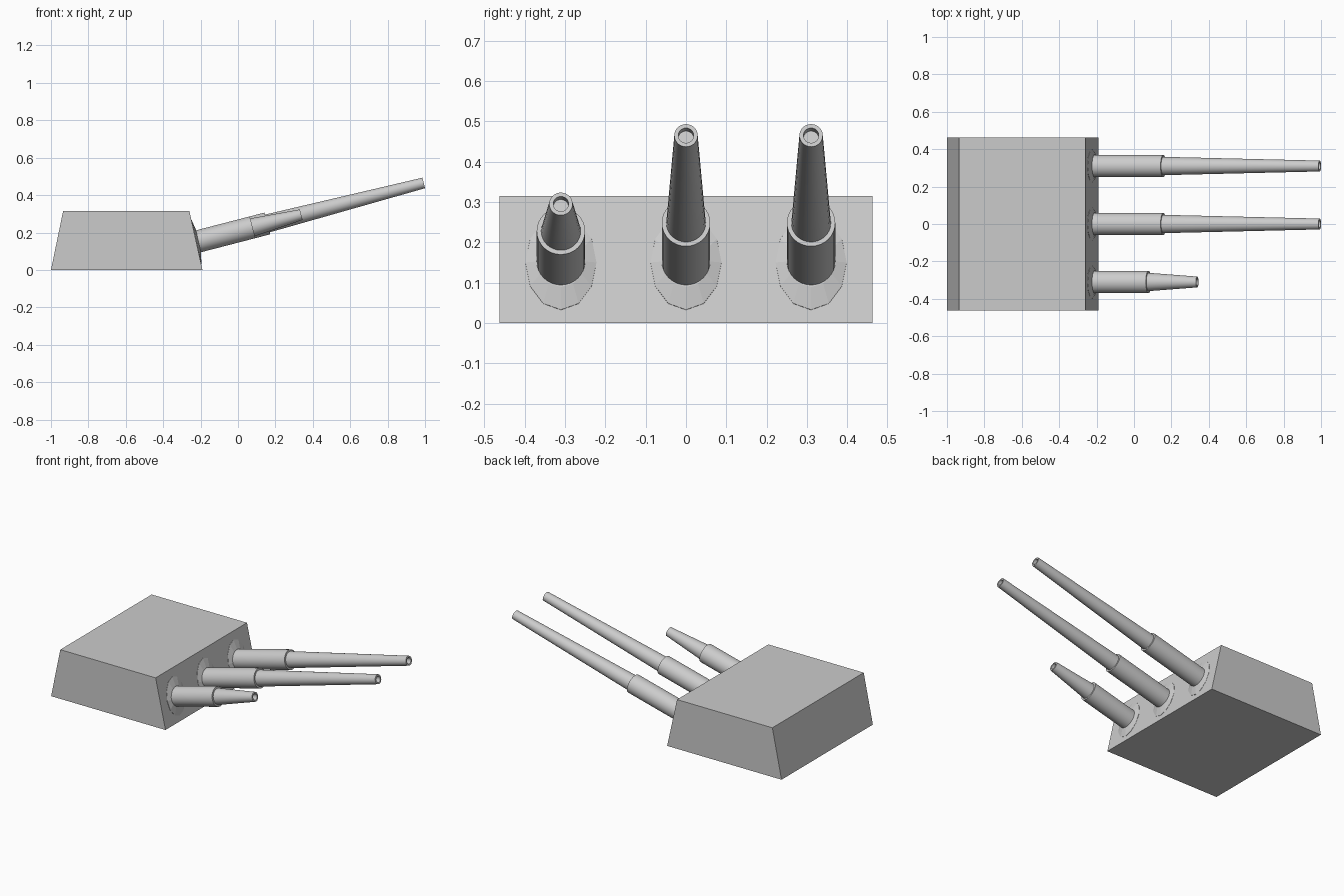
import bpy, bmesh
from math import cos, sin, pi, atan, sqrt
from mathutils import Matrix, Vector

if "Cube" in bpy.data.objects:
    bpy.data.objects.remove(bpy.data.objects["Cube"])

SLOPE = 0.259                      # barrel elevation
TILT = atan(SLOPE)
PIVOT_X, PIVOT_Z = -0.25, 0.143    # rear end of each gun axis


def loft(name, rings, smooth=True):
    """Skin a list of equal-length closed rings and cap both ends."""
    bm = bmesh.new()
    vs = [[bm.verts.new(p) for p in r] for r in rings]
    n = len(vs[0])
    for a, b in zip(vs, vs[1:]):
        for i in range(n):
            j = (i + 1) % n
            bm.faces.new((a[i], a[j], b[j], b[i]))
    bm.faces.new(vs[0])
    bm.faces.new(vs[-1])
    bmesh.ops.recalc_face_normals(bm, faces=bm.faces)
    me = bpy.data.meshes.new(name)
    bm.to_mesh(me)
    bm.free()
    ob = bpy.data.objects.new(name, me)
    bpy.context.collection.objects.link(ob)
    if smooth:
        bpy.ops.object.select_all(action='DESELECT')
        ob.select_set(True)
        bpy.context.view_layer.objects.active = ob
        bpy.ops.object.shade_smooth_by_angle(angle=0.5)
    return ob


def ellipse(x, ry, rz, n):
    return [Vector((x, ry * cos(2 * pi * i / n), rz * sin(2 * pi * i / n)))
            for i in range(n)]


def gun(name, y, sleeve_x, tip_x):
    """Stepped sleeve, tapered barrel and a bored muzzle along one axis."""
    k = sqrt(1 + SLOPE ** 2)
    s, t = (sleeve_x - PIVOT_X) * k, (tip_x - PIVOT_X) * k
    profile = [(0, .06), (s, .06), (s, .049), (t, .029), (t, .019), (t - .03, .019)]
    ob = loft(name, [ellipse(x, r, r, 32) for x, r in profile])
    ob.data.transform(Matrix.Translation((PIVOT_X, y, PIVOT_Z)) @
                      Matrix.Rotation(-TILT, 4, 'Y'))


# Gun house with sloping front and back
loft("gun_house", [[Vector((x, y, z)) for x, y in
                    ((x0, -.462), (x1, -.462), (x1, .462), (x0, .462))]
                   for x0, x1, z in ((-1, -.19, 0), (-.935, -.26, .315))], False)

# Two long guns and one short gun
gun("short_gun", -.31, .078, .338)
gun("middle_gun", 0, .157, .993)
gun("far_gun", .31, .157, .993)

# Shallow faceted collars where the guns leave the sloping front
for label, y in (("short", -.31), ("middle", 0), ("far", .31)):
    collar = loft(label + "_gun_collar",
                  [ellipse(-.02, .09, .125, 12), ellipse(.001, .088, .12, 12),
                   ellipse(.012, .06, .065, 12)], False)
    collar.data.transform(Matrix.Translation((-.223, y, .15)) @
                          Matrix.Rotation(-atan(.07 / .315), 4, 'Y'))
